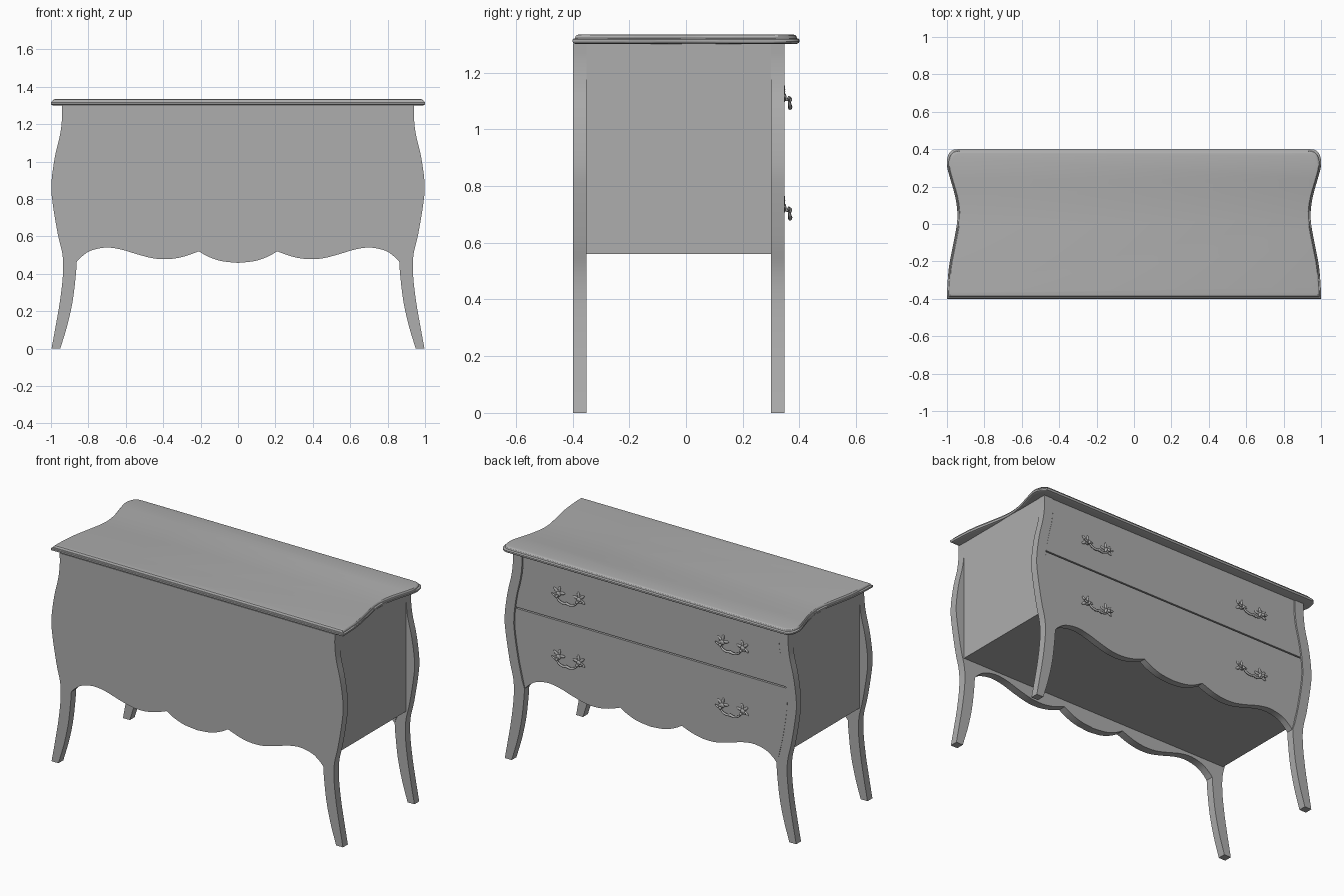
import bpy, bmesh, math
from mathutils import Vector, Matrix

cube = bpy.data.objects.get("Cube")
if cube:
    bpy.data.objects.remove(cube, do_unlink=True)

grey = bpy.data.materials.new("plain_grey")
grey.use_nodes = True
grey.diffuse_color = (0.42, 0.42, 0.42, 1)
grey.node_tree.nodes["Principled BSDF"].inputs["Base Color"].default_value = grey.diffuse_color


def finish(name, bm, angle=28):
    """Turn a bmesh into a named, shaded object."""
    bmesh.ops.recalc_face_normals(bm, faces=bm.faces)
    mesh = bpy.data.meshes.new(name)
    bm.to_mesh(mesh)
    bm.free()
    mesh.materials.append(grey)
    ob = bpy.data.objects.new(name, mesh)
    bpy.context.collection.objects.link(ob)
    bpy.ops.object.select_all(action='DESELECT')
    ob.select_set(True)
    bpy.context.view_layer.objects.active = ob
    bpy.ops.object.shade_smooth_by_angle(angle=math.radians(angle))
    return ob


def spline(points, steps=5):
    """Smooth curve through the points."""
    p = [Vector(q) for q in points]
    p = [2 * p[0] - p[1]] + p + [2 * p[-1] - p[-2]]
    out = []
    for a, b, c, d in zip(p, p[1:], p[2:], p[3:]):
        for i in range(steps):
            t = i / steps
            out.append(0.5 * (2 * b + (c - a) * t + (2 * a - 5 * b + 4 * c - d) * t * t
                              + (3 * b - a - 3 * c + d) * t ** 3))
    return out + [p[-2]]


def board(name, outline, y0, y1):
    """Extrude an x-z outline from y0 to y1."""
    bm = bmesh.new()
    face = bm.faces.new([bm.verts.new((x, y0, z)) for x, z in outline])
    ext = bmesh.ops.extrude_face_region(bm, geom=[face])
    moved = [v for v in ext["geom"] if isinstance(v, bmesh.types.BMVert)]
    bmesh.ops.translate(bm, verts=moved, vec=(0, y1 - y0, 0))
    return finish(name, bm)


def mirrored(half):
    """Close a half outline over x = 0."""
    return half + [(-x, z) for x, z in reversed(half) if x > 1e-4]


# Profiles: bulging outer side, inner leg edge, scalloped apron
outer = [tuple(v) for v in spline([
    (.942, 1.302), (.941, 1.235), (.951, 1.145), (.98, 1.02), (.998, .877), (.99, .77),
    (.963, .61), (.938, .5), (.936, .395), (.951, .26), (.973, .13), (.997, 0)])]
inner = [tuple(v) for v in spline([
    (.95, 0), (.911, .13), (.883, .26), (.867, .395), (.862, .465)])]
lobe = spline([(.862, .465), (.834, .493), (.786, .524), (.706, .54), (.626, .53),
               (.535, .503), (.45, .482), (.374, .478), (.305, .488), (.25, .505), (.21, .52)])
middle = spline([(.21, .52), (.16, .492), (.09, .468), (0, .458)])
apron = [tuple(v) for v in lobe + middle[1:]]


def side_x(z):
    """Outer profile x at height z."""
    for (xa, za), (xb, zb) in zip(outer, outer[1:]):
        if zb <= z <= za:
            return xa + (xb - xa) * (za - z) / (za - zb)
    return outer[0][0]


def side_line(z0, z1, inset, n=14):
    return [(side_x(z0 + (z1 - z0) * i / n) - inset, z0 + (z1 - z0) * i / n)
            for i in range(n + 1)]


# Plain panel with its two legs in one piece
board("plain_panel", mirrored(outer + inner[:-1] + apron), -.398, -.35)

# Carcass between the panels
bm = bmesh.new()
bmesh.ops.create_cube(bm, size=1, matrix=Matrix.Translation((0, -.025, .931))
                      @ Matrix.Diagonal((1.882, .65, .742, 1)))
finish("carcass", bm)

# Legs beside the drawers
leg = outer + inner + side_line(.51, 1.302, .062)
for side, s in (("left", 1), ("right", -1)):
    board(side + "_drawer_leg", [(s * x, z) for x, z in leg], .30, .347)

# Drawer fronts, the lower one carrying the apron
split, gap = .948, .004
board("upper_drawer", mirrored(side_line(1.302, split + gap, .066)), .30, .342)
board("lower_drawer", mirrored(side_line(split - gap, .51, .066) + apron), .30, .342)

# Shaped top with a moulded edge
edge = spline([(1, -.4), (.998, -.33), (.988, -.22), (.965, -.1), (.947, 0), (.945, .07),
               (.957, .15), (.982, .24), (.998, .3), (1, .34), (.99, .375), (.968, .396),
               (.94, .4)])
ring = [(v.x, v.y) for v in edge]
ring += [(-x, y) for x, y in reversed(ring)]
bm = bmesh.new()
loops = []
for z, inset in ((1.3, .012), (1.304, .003), (1.309, 0), (1.316, 0), (1.32, .004),
                 (1.321, .009), (1.328, .011), (1.332, .015), (1.334, .022)):
    loops.append([bm.verts.new((x * (1 - inset), y * (1 - inset / .4), z)) for x, y in ring])
for a, b in zip(loops, loops[1:]):
    for i in range(len(a)):
        j = (i + 1) % len(a)
        bm.faces.new((a[i], a[j], b[j], b[i]))
bm.faces.new(loops[0])
bm.faces.new(loops[-1])
finish("top_board", bm)


def blob(bm, pos, size, turn=0):
    """Stretched ball, turned in the drawer plane."""
    m = Matrix.Translation(pos) @ Matrix.Rotation(turn, 4, 'Y') @ Matrix.Diagonal((*size, 1))
    bmesh.ops.create_uvsphere(bm, u_segments=12, v_segments=8, radius=1, matrix=m)


def tube(bm, path, radius):
    """Round bar swept along a path, with tapered ends."""
    rings = []
    for i, p in enumerate(path):
        t = (path[min(i + 1, len(path) - 1)] - path[max(i - 1, 0)]).normalized()
        u = t.cross(Vector((0, 1, 0))).normalized()
        v = t.cross(u)
        r = radius * (.75 + .5 * math.sin(math.pi * i / (len(path) - 1)))
        rings.append([bm.verts.new(p + r * (u * math.cos(k * math.tau / 8)
                                            + v * math.sin(k * math.tau / 8))) for k in range(8)])
    for a, b in zip(rings, rings[1:]):
        for k in range(8):
            bm.faces.new((a[k], a[k - 1], b[k - 1], b[k]))
    bm.faces.new(rings[0])
    bm.faces.new(rings[-1])


# Drop handles: leafy rosettes, posts and a sagging bar
def handle(name, cx, cz):
    bm = bmesh.new()
    for s in (-1, 1):
        px = cx + s * .07
        for ang in (-100, -30, 30, 100):
            a = math.radians(ang) + s * .35
            pos = (px + .023 * math.sin(a), .344, cz + .012 + .023 * math.cos(a))
            blob(bm, pos, (.009, .006, .021), a)
        blob(bm, (px, .346, cz + .008), (.016, .008, .016))
        blob(bm, (px, .357, cz), (.006, .014, .006))
        blob(bm, (px, .367, cz), (.01, .007, .01))
        blob(bm, (px + s * .022, .363, cz + .004), (.016, .005, .006), -s * .5)
    bar = spline([(cx - .07, .364, cz), (cx - .055, .366, cz - .02), (cx - .025, .367, cz - .03),
                  (cx, .367, cz - .026), (cx + .025, .367, cz - .03),
                  (cx + .055, .366, cz - .02), (cx + .07, .364, cz)], 4)
    tube(bm, bar, .006)
    blob(bm, (cx, .367, cz - .026), (.011, .008, .009))
    finish(name, bm, 60)


for side, x in (("left", .56), ("right", -.56)):
    handle("upper_" + side + "_handle", x, 1.105)
    handle("lower_" + side + "_handle", x, .715)
